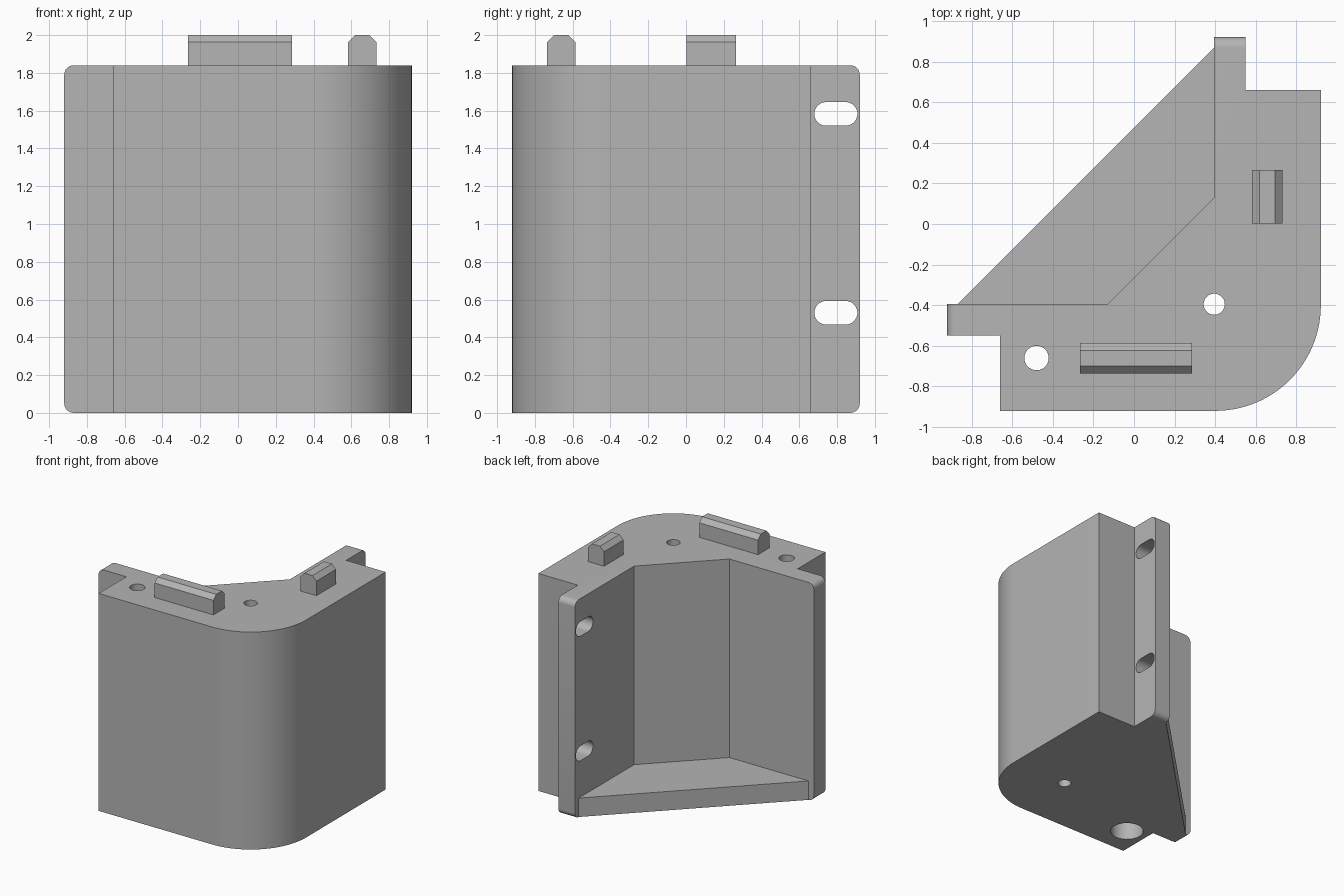
import bpy, bmesh
from math import pi, cos, sin, radians
from mathutils import Matrix, Vector

cube = bpy.data.objects.get("Cube")
if cube:
    bpy.data.objects.remove(cube, do_unlink=True)

TOP = 1.84      # height of the corner block
WALL = 0.16     # flange and floor thickness
R = 0.52        # outer corner radius

grey = bpy.data.materials.new("plain grey")
grey.use_nodes = True
grey.diffuse_color = (0.46, 0.46, 0.46, 1)
grey.node_tree.nodes["Principled BSDF"].inputs["Base Color"].default_value = grey.diffuse_color

# Axis maps: the plan mirrors across the line y = -x; profiles may stand up in xz
FLAT = Matrix.Identity(4)
MIRROR = Matrix(((0, -1, 0, 0), (-1, 0, 0, 0), (0, 0, 1, 0), (0, 0, 0, 1)))
XZ = Matrix(((1, 0, 0, 0), (0, 0, 1, 0), (0, 1, 0, 0), (0, 0, 0, 1)))
YZ = Matrix(((0, 0, 1, 0), (1, 0, 0, 0), (0, 1, 0, 0), (0, 0, 0, 1)))


def arc(cx, cy, r, start, end, n):
    """Points on a circular arc, angles in degrees."""
    angles = [radians(start + (end - start) * i / n) for i in range(n + 1)]
    return [(cx + r * cos(a), cy + r * sin(a)) for a in angles]


def prism(name, outline, low, high, matrix=FLAT, bevel_edges=None):
    """Extrude a closed outline from low to high, then map it into place."""
    bm = bmesh.new()
    face = bm.faces.new([bm.verts.new((u, v, low)) for u, v in outline])
    out = bmesh.ops.extrude_face_region(bm, geom=[face])
    moved = [g for g in out["geom"] if isinstance(g, bmesh.types.BMVert)]
    bmesh.ops.translate(bm, verts=moved, vec=Vector((0, 0, high - low)))
    if bevel_edges:
        edges = [e for e in bm.edges if bevel_edges(e)]
        bmesh.ops.bevel(bm, geom=edges, offset=0.05, offset_type="OFFSET",
                        segments=8, profile=0.5, affect="EDGES")
    bm.transform(matrix)
    bmesh.ops.recalc_face_normals(bm, faces=bm.faces)
    mesh = bpy.data.meshes.new(name)
    bm.to_mesh(mesh)
    bm.free()
    mesh.materials.append(grey)
    obj = bpy.data.objects.new(name, mesh)
    bpy.context.collection.objects.link(obj)
    return obj


def combine(target, tool, operation):
    """Apply an exact boolean and remove the tool object."""
    tool.hide_render = True
    mod = target.modifiers.new(operation.lower(), "BOOLEAN")
    mod.operation, mod.solver, mod.object = operation, "EXACT", tool
    bpy.context.view_layer.objects.active = target
    bpy.ops.object.modifier_apply(modifier=mod.name)
    bpy.data.objects.remove(tool, do_unlink=True)


def hole(x, y, r, low, high, matrix=FLAT):
    cutter = prism("hole_cutter", arc(x, y, r, 0, 360, 40)[:-1], low, high, matrix)
    combine(block, cutter, "DIFFERENCE")


def flange_end(edge):
    """Short horizontal edges at the outer ends of both flanges."""
    a, b = (v.co for v in edge.verts)
    level = abs(a.z - b.z) < 1e-4
    return level and (max(a.x, b.x) < -0.9 or min(a.y, b.y) > 0.9)


# Corner block with a flange at each end, flange corners rounded
half = [(-0.13, -0.395), (-0.92, -0.395), (-0.92, -0.55), (-0.66, -0.55), (-0.66, -0.92)]
other_half = [(-y, -x) for x, y in reversed(half)]
block = prism("corner_block", half + arc(0.40, -0.40, R, -90, 0, 32) + other_half,
              0, TOP, bevel_edges=flange_end)

# Triangular floor between the flanges
floor = prism("floor", [(-0.87, -0.395), (-0.13, -0.395), (0.395, 0.13), (0.395, 0.87)], 0, WALL)
combine(block, floor, "UNION")

# Screw holes, wide below and narrow at the top, plus a mounting slot pair per flange
for side in (FLAT, MIRROR):
    hole(-0.48, -0.66, 0.06, 1, TOP + 0.1, side)
    hole(-0.48, -0.66, 0.13, -0.1, TOP - WALL, side)
    for z in (0.53, 1.583):
        slot = arc(-0.742, z, 0.0625, -90, 90, 16) + arc(-0.845, z, 0.0625, 90, 270, 16)
        combine(block, prism("slot_cutter", slot, -0.65, -0.3, side @ XZ), "DIFFERENCE")

# Centre pin hole
hole(0.395, -0.395, 0.052, -0.1, TOP + 0.1)


# Chamfered locating ridges on the top face
def ridge_profile(low, high):
    c, top = 0.037, 2.0
    return [(low, TOP), (high, TOP), (high, top - c), (high - c, top),
            (low + c, top), (low, top - c)]


prism("front_ridge", ridge_profile(-0.735, -0.585), -0.265, 0.285, YZ)
prism("left_ridge", ridge_profile(0.582, 0.732), 0.003, 0.265, XZ)

# Smooth the round corner and holes, keep the rest crisp
bpy.ops.object.select_all(action="DESELECT")
block.select_set(True)
bpy.context.view_layer.objects.active = block
bpy.ops.object.shade_smooth_by_angle(angle=radians(30))
